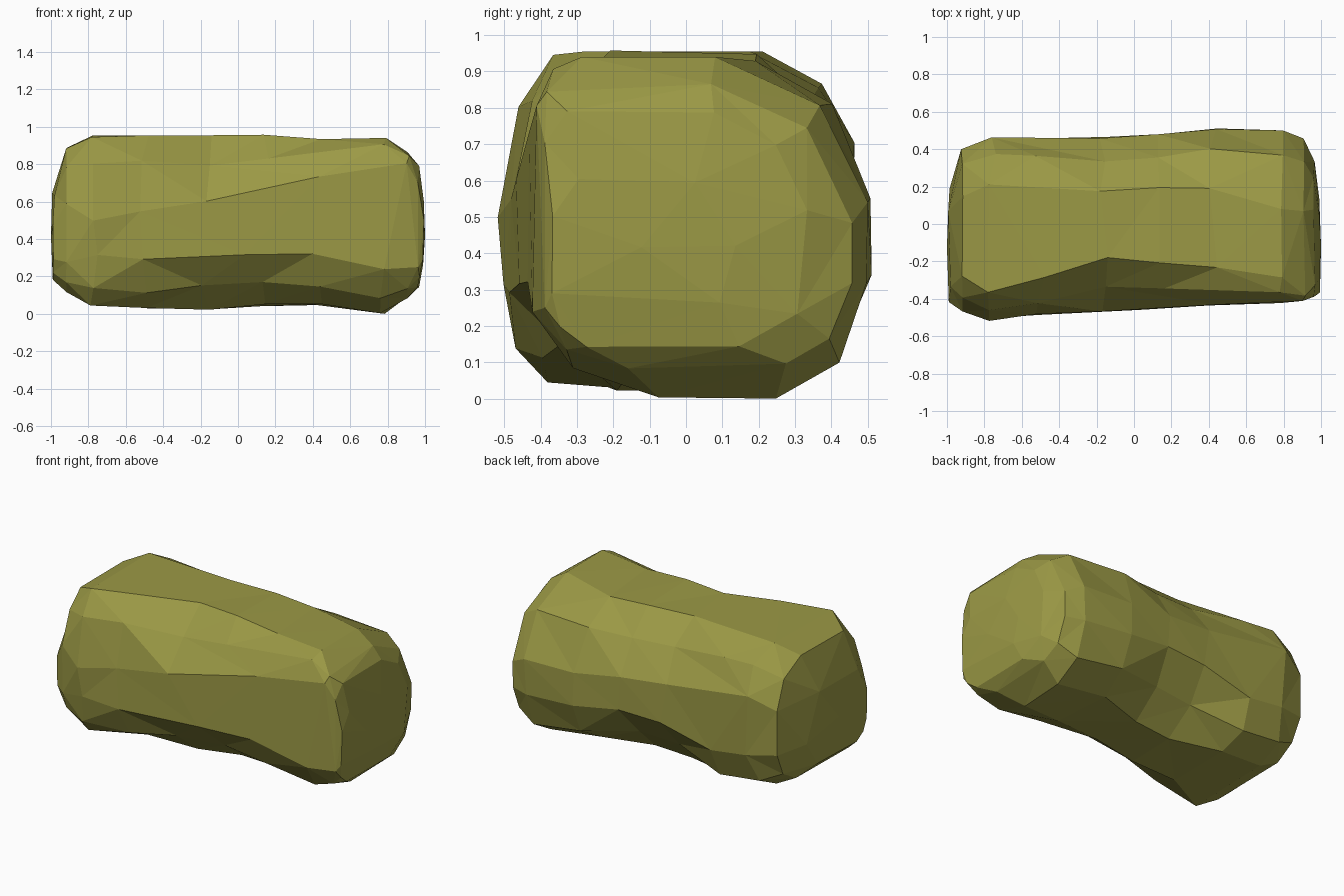
import bpy, bmesh, random
from math import copysign
from mathutils import Vector

random.seed(7)
cube = bpy.data.objects.get("Cube")
if cube:
    bpy.data.objects.remove(cube, do_unlink=True)

# Cross-sections along the boulder: x, front y, back y, bottom z, top z, then the
# y and z cuts of the corners: front-bottom, back-bottom, back-top, front-top
SECTIONS = [
    (-.985, -.41, .18, .19, .68, .1, .1, .15, .15, .2, .2, .2, .2),
    (-.92, -.46, .40, .12, .885, .12, .16, .2, .22, .25, .25, .18, .3),
    (-.76, -.51, .46, .05, .95, .13, .26, .25, .27, .25, .25, .15, .45),
    (-.50, -.487, .465, .025, .96, .28, .26, .25, .27, .28, .3, .2, .42),
    (-.17, -.465, .46, .03, .95, .28, .28, .32, .34, .28, .32, .28, .34),
    (.12, -.455, .475, .045, .953, .28, .28, .32, .34, .28, .35, .25, .28),
    (.42, -.43, .512, .055, .935, .28, .26, .26, .28, .32, .38, .2, .2),
    (.78, -.415, .5, .0, .94, .34, .24, .25, .32, .42, .4, .13, .11),
    (.91, -.405, .45, .09, .865, .25, .14, .18, .22, .38, .38, .07, .08),
    (.965, -.39, .33, .15, .785, .12, .12, .18, .18, .26, .26, .07, .09),
    (.99, -.37, .15, .25, .60, .08, .08, .12, .12, .15, .15, .08, .1),
]


def ring(y0, y1, z0, z1, cuts, bend):
    """Rounded section: three points around each corner."""
    corners = [(y0, z0, 1, 1), (y1, z0, -1, 1), (y1, z1, -1, -1), (y0, z1, 1, -1)]
    points = []
    for i, (y, z, sy, sz) in enumerate(corners):
        cy, cz = sy * cuts[2 * i], sz * cuts[2 * i + 1]
        trio = [(y, z + cz), (y + cy * bend, z + cz * bend), (y + cy, z)]
        points += trio if i % 2 == 0 else trio[::-1]
    return points


# Chipped boulder, lofted through the sections, with a pinched waist
bm = bmesh.new()
rings = []
for x, y0, y1, z0, z1, *cuts in SECTIONS:
    waist = abs(x) < .3
    spread = .03 if abs(x) < .8 else .006
    loop = []
    for y, z in ring(y0, y1, z0, z1, cuts, .45 if waist else .33):
        dx = random.uniform(-spread, spread)
        dy, dz = (random.uniform(-.008, .008) for _ in range(2))
        loop.append(bm.verts.new((x + dx, y + dy, max(0, z + dz))))
    rings.append(loop)
for a, b in zip(rings, rings[1:]):
    for i in range(len(a)):
        j = (i + 1) % len(a)
        bm.faces.new((a[i], a[j], b[j], b[i]))

# End faces fanned from a slightly raised centre point
for loop in (rings[0], rings[-1]):
    middle = sum((v.co for v in loop), Vector()) / len(loop)
    middle.x = copysign(1, middle.x)
    centre = bm.verts.new(middle)
    for i in range(len(loop)):
        bm.faces.new((loop[i], loop[(i + 1) % len(loop)], centre))

bmesh.ops.recalc_face_normals(bm, faces=bm.faces)
bmesh.ops.triangulate(bm, faces=bm.faces[:], quad_method='SHORT_EDGE')
mesh = bpy.data.meshes.new("boulder")
bm.to_mesh(mesh)
bm.free()
boulder = bpy.data.objects.new("boulder", mesh)
bpy.context.collection.objects.link(boulder)

# Fewer, larger and more irregular facets
facets = boulder.modifiers.new("facets", 'DECIMATE')
facets.ratio = .85

# Mossy stone colour
stone = bpy.data.materials.new("olive stone")
stone.use_nodes = True
colour = (.33, .32, .06, 1)
stone.diffuse_color = colour
shader = stone.node_tree.nodes["Principled BSDF"]
shader.inputs["Base Color"].default_value = colour
shader.inputs["Roughness"].default_value = .9
mesh.materials.append(stone)
